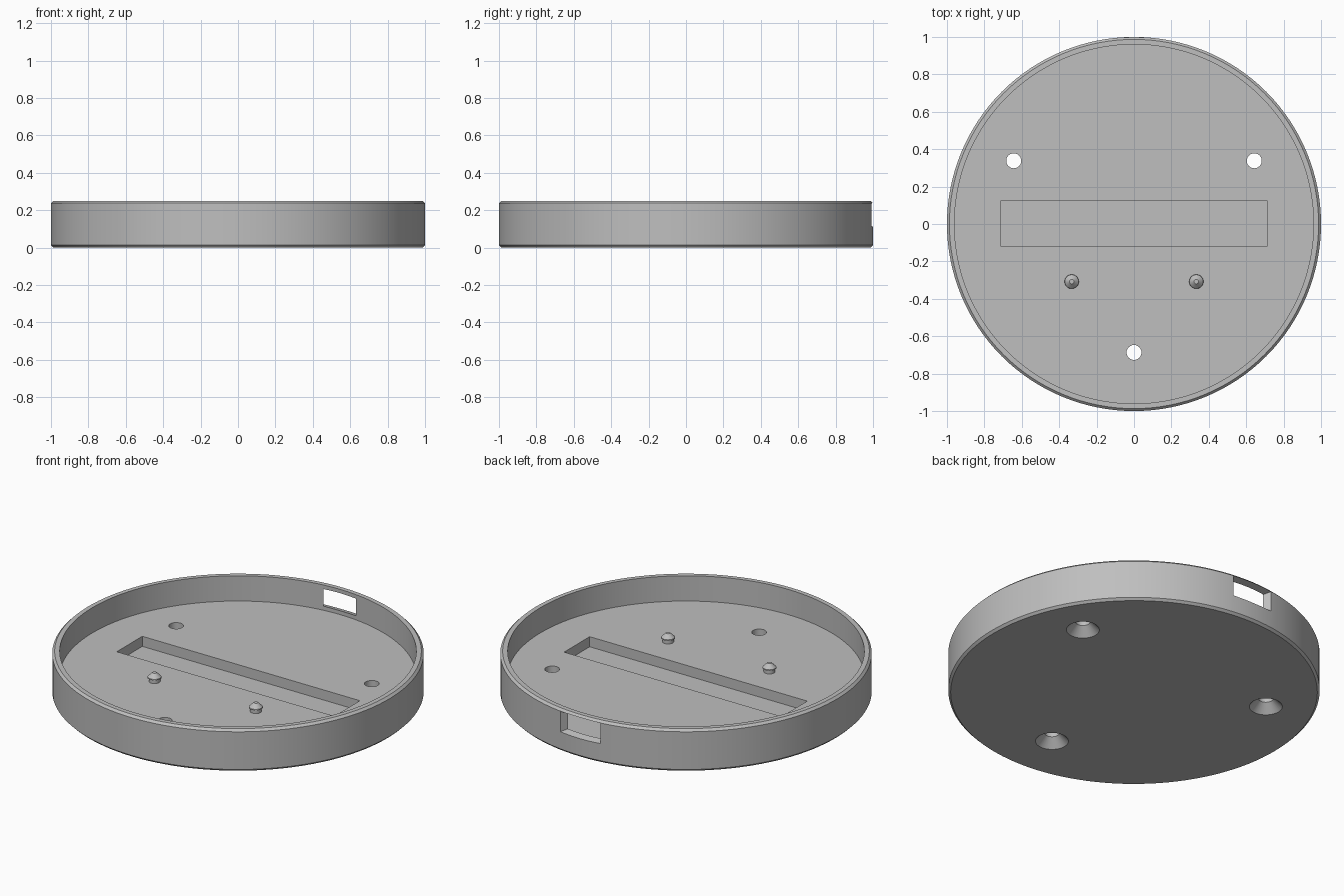
import bpy, bmesh, math

if "Cube" in bpy.data.objects:
    bpy.data.objects.remove(bpy.data.objects["Cube"], do_unlink=True)

grey = bpy.data.materials.new("plain_grey")
grey.use_nodes = True
colour = (0.52, 0.52, 0.52, 1)
grey.diffuse_color = colour
grey.node_tree.nodes["Principled BSDF"].inputs["Base Color"].default_value = colour


def finish(name, bm):
    """Turn a bmesh into a grey object."""
    bmesh.ops.recalc_face_normals(bm, faces=bm.faces)
    mesh = bpy.data.meshes.new(name)
    bm.to_mesh(mesh)
    bm.free()
    mesh.materials.append(grey)
    obj = bpy.data.objects.new(name, mesh)
    bpy.context.collection.objects.link(obj)
    return obj


def lathe(name, profile, segments, x=0, y=0):
    """Closed solid of revolution; the profile runs from axis to axis."""
    bm = bmesh.new()
    rings = []
    for r, z in profile:
        rings.append([bm.verts.new((x + r * math.cos(a), y + r * math.sin(a), z))
                      for a in (2 * math.pi * i / segments for i in range(segments))])
    for low, high in zip(rings, rings[1:]):
        for i in range(segments):
            j = (i + 1) % segments
            bm.faces.new((low[i], low[j], high[j], high[i]))
    bm.faces.new(rings[0])
    bm.faces.new(rings[-1])
    return finish(name, bm)


def block(name, near, far):
    """Tapered block along y; each end is (y, half width, low z, high z)."""
    bm = bmesh.new()
    ends = [[bm.verts.new(p) for p in ((-w, y, a), (w, y, a), (w, y, b), (-w, y, b))]
            for y, w, a, b in (near, far)]
    bm.faces.new(ends[0])
    bm.faces.new(ends[1])
    for i in range(4):
        j = (i + 1) % 4
        bm.faces.new((ends[0][i], ends[0][j], ends[1][j], ends[1][i]))
    return finish(name, bm)


def smooth(obj):
    bpy.ops.object.select_all(action="DESELECT")
    obj.select_set(True)
    bpy.context.view_layer.objects.active = obj
    bpy.ops.object.shade_smooth_by_angle(angle=math.radians(25))


# Round tray with chamfered outer edges and a thin wall
FLOOR, TOP, BEVEL = 0.10, 0.25, 0.013
tray = lathe("round_tray", [
    (1 - BEVEL, 0), (1, BEVEL), (1, TOP - BEVEL), (1 - BEVEL, TOP),
    (0.96, TOP), (0.96, FLOOR)], 128)

# Cutters: long pocket, flared cable opening, countersunk screw holes
cutters = [
    block("pocket_cutter", (-0.117, 0.715, 0.04, 0.2), (0.123, 0.715, 0.04, 0.2)),
    block("cable_opening_cutter", (0.94, 0.098, 0.128, 0.222), (1.01, 0.145, 0.11, 0.241)),
]
for x, y in ((-0.643, 0.338), (0.643, 0.338), (0, -0.687)):
    cutters.append(lathe("screw_hole_cutter", [
        (0.099, -0.01), (0.04, 0.05), (0.04, 0.2)], 32, x, y))

for cutter in cutters:
    cutter.hide_render = True
    mod = tray.modifiers.new("cut", "BOOLEAN")
    mod.operation = "DIFFERENCE"
    mod.solver = "EXACT"
    mod.object = cutter

# Bake the cuts so that every new edge can be kept sharp
bpy.context.view_layer.update()
graph = bpy.context.evaluated_depsgraph_get()
cut_mesh = bpy.data.meshes.new_from_object(tray.evaluated_get(graph))
tray.modifiers.clear()
tray.data = cut_mesh
for cutter in cutters:
    bpy.data.objects.remove(cutter, do_unlink=True)
smooth(tray)

# Two snap pins with a narrow neck and a conical head
for side, x in (("right", -0.333), ("left", 0.333)):
    pin = lathe(side + "_snap_pin", [
        (0.031, FLOOR - 0.01), (0.031, FLOOR + 0.02), (0.038, FLOOR + 0.022),
        (0.037, FLOOR + 0.028), (0.012, FLOOR + 0.052)], 32, x, -0.308)
    smooth(pin)
